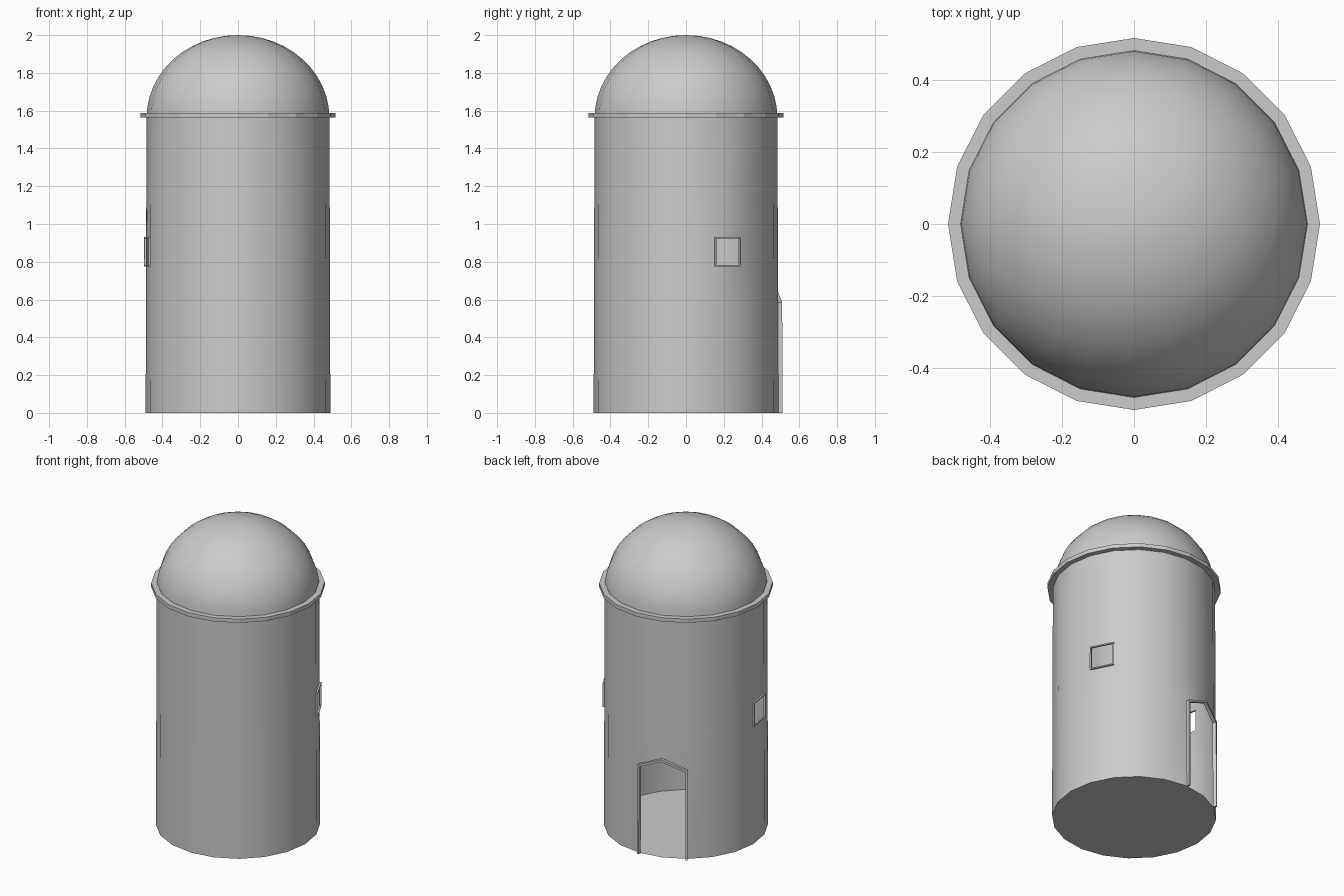
import bpy, bmesh, math
from mathutils import Vector

if "Cube" in bpy.data.objects:
    bpy.data.objects.remove(bpy.data.objects["Cube"])

SIDES = 20
STEP = 360 / SIDES


def wall_point(angle, z, out=0.0):
    """Point on the faceted wall, optionally pushed outwards."""
    r = 0.489 - 0.003 * z + out
    mid = (math.floor(angle / STEP + 1e-6) + 0.5) * STEP
    r *= math.cos(math.radians(STEP / 2)) / math.cos(math.radians(angle - mid))
    a = math.radians(angle)
    return Vector((r * math.cos(a), r * math.sin(a), z))


def finish(bm, name, smooth=True):
    bmesh.ops.remove_doubles(bm, verts=bm.verts, dist=1e-5)
    bmesh.ops.recalc_face_normals(bm, faces=bm.faces)
    mesh = bpy.data.meshes.new(name)
    bm.to_mesh(mesh)
    bm.free()
    obj = bpy.data.objects.new(name, mesh)
    bpy.context.collection.objects.link(obj)
    if smooth:
        bpy.ops.object.select_all(action='DESELECT')
        bpy.context.view_layer.objects.active = obj
        obj.select_set(True)
        bpy.ops.object.shade_smooth_by_angle(angle=math.radians(30))
    return obj


def lathe(name, profile, closed=False, smooth=True):
    bm = bmesh.new()
    vs = [bm.verts.new((r, 0, z)) for r, z in profile]
    edges = [bm.edges.new(p) for p in zip(vs, vs[1:])]
    if closed:
        edges.append(bm.edges.new((vs[-1], vs[0])))
    bmesh.ops.spin(bm, geom=vs + edges, axis=(0, 0, 1), cent=(0, 0, 0),
                   steps=SIDES, angle=math.tau)
    return finish(bm, name, smooth)


def frame(name, outer, inner, depth, closed):
    """Raised trim between two matching (angle, z) outlines on the wall."""
    bm = bmesh.new()
    sections = []
    for o, i in zip(outer, inner):
        sections.append([bm.verts.new(p) for p in (
            wall_point(*o), wall_point(*o, depth),
            wall_point(*i, depth), wall_point(*i))])
    pairs = list(zip(sections, sections[1:]))
    if closed:
        pairs.append((sections[-1], sections[0]))
    for a, b in pairs:
        for k in range(4):
            n = (k + 1) % 4
            bm.faces.new((a[k], a[n], b[n], b[k]))
    if not closed:
        bm.faces.new(sections[0])
        bm.faces.new(sections[-1])
    return finish(bm, name, smooth=False)


# Hollow tower wall with floor; door and window facets are left open
DOOR_SIDE, DOOR_TOP = 0.585, 0.65
WIN_LOW, WIN_HIGH = 0.775, 0.93
levels = [0, DOOR_SIDE, WIN_LOW, WIN_HIGH, 1.565]
openings = {(0, 5), (0, 6), (2, 1), (2, 10)}
bm = bmesh.new()
rings = []
for j, z in enumerate(levels):
    rings.append([bm.verts.new(wall_point(
        k * STEP, DOOR_TOP if (j, k) == (1, 6) else z)) for k in range(SIDES)])
for j in range(len(levels) - 1):
    for k in range(SIDES):
        if (j, k) not in openings:
            n = (k + 1) % SIDES
            bm.faces.new((rings[j][k], rings[j][n], rings[j + 1][n], rings[j + 1][k]))
bm.faces.new(rings[0])
finish(bm, "tower_wall")

# Rim and dome
lathe("rim", [(0.475, 1.563), (0.517, 1.563), (0.517, 1.588), (0.475, 1.588)],
      closed=True, smooth=False)
lathe("dome", [(0.484 * math.cos(t), 1.563 + 0.437 * math.sin(t))
               for t in (i * math.pi / 24 for i in range(13))])

# Window frames, each filling one wall facet
for name, a in (("right_window_frame", 18), ("left_window_frame", 180)):
    b, da, dz = a + STEP, 0.9, 0.008
    frame(name,
          [(a, WIN_LOW), (b - 0.001, WIN_LOW), (b - 0.001, WIN_HIGH), (a, WIN_HIGH)],
          [(a + da, WIN_LOW + dz), (b - da, WIN_LOW + dz),
           (b - da, WIN_HIGH - dz), (a + da, WIN_HIGH - dz)], 0.011, True)

# Pointed door frame spanning two facets
frame("door_frame",
      [(90, 0), (90, DOOR_SIDE), (108, DOOR_TOP), (126, DOOR_SIDE), (126, 0)],
      [(91.4, 0), (91.4, DOOR_SIDE - 0.01), (108, DOOR_TOP - 0.014),
       (124.6, DOOR_SIDE - 0.01), (124.6, 0)], 0.022, False)
